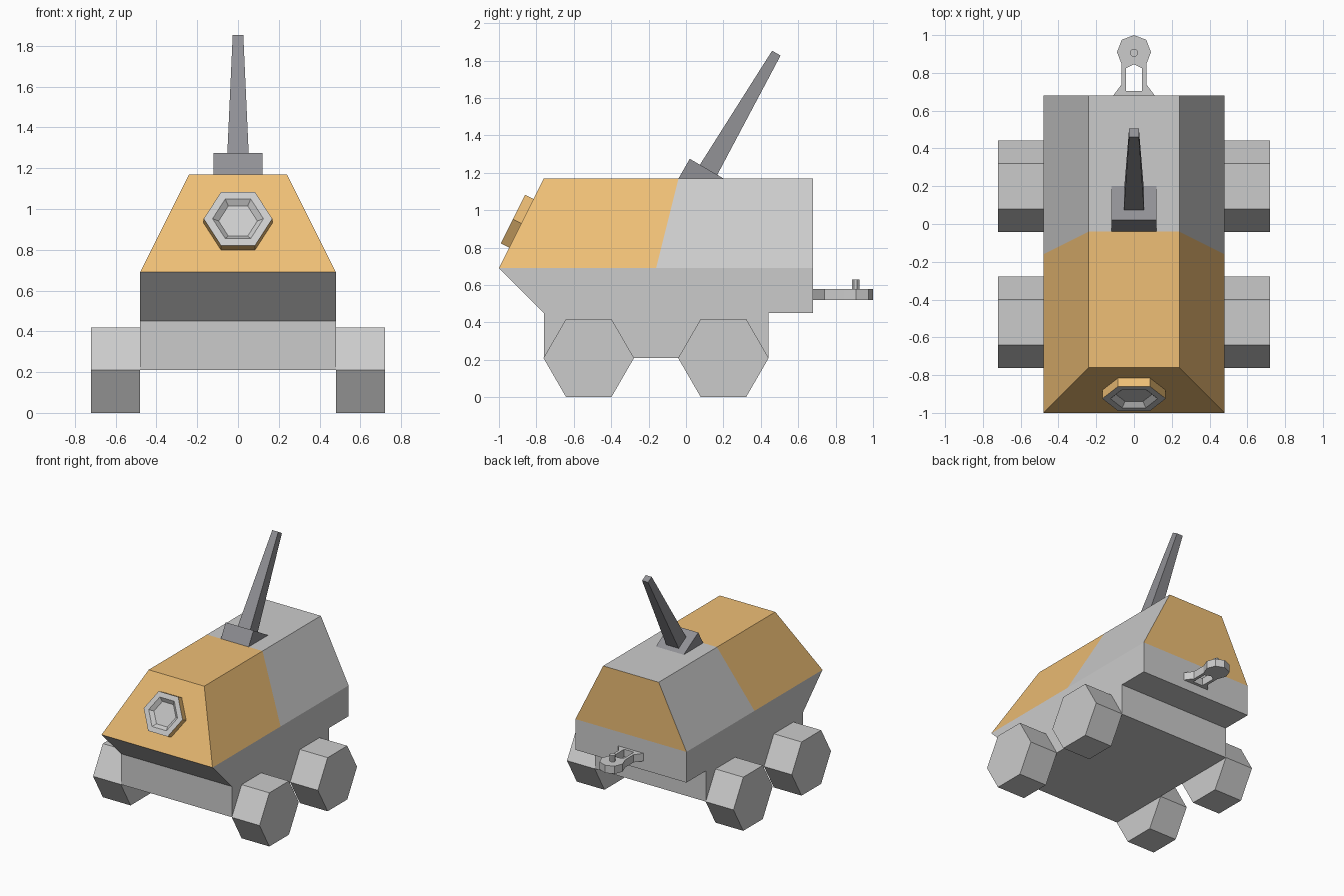
import bpy, bmesh
from math import cos, sin, tau
from mathutils import Vector as V

if "Cube" in bpy.data.objects:
    bpy.data.objects.remove(bpy.data.objects["Cube"])


def material(name, rgb):
    m = bpy.data.materials.new(name)
    m.diffuse_color = (*rgb, 1)
    m.use_nodes = True
    m.node_tree.nodes["Principled BSDF"].inputs["Base Color"].default_value = m.diffuse_color
    return m


ORANGE = material("orange_paint", (0.86, 0.52, 0.18))
GREY = material("light_grey", (0.8, 0.8, 0.8))
DARK = material("dark_metal", (0.28, 0.28, 0.3))


def loft(rings):
    """Closed solid from a stack of equal-length rings."""
    bm = bmesh.new()
    loops = [[bm.verts.new(p) for p in r] for r in rings]
    for a, b in zip(loops, loops[1:]):
        for i in range(len(a)):
            j = (i + 1) % len(a)
            bm.faces.new((a[i], a[j], b[j], b[i]))
    bm.faces.new(loops[0])
    bm.faces.new(loops[-1])
    bmesh.ops.recalc_face_normals(bm, faces=bm.faces)
    return bm


def finish(bm, name, mats=()):
    me = bpy.data.meshes.new(name)
    bm.to_mesh(me)
    bm.free()
    for m in mats:
        me.materials.append(m)
    ob = bpy.data.objects.new(name, me)
    bpy.context.collection.objects.link(ob)
    return ob


def poly(n, r, c, u, v, phase=0.0):
    return [V(c) + r * (cos(phase + tau * i / n) * V(u) + sin(phase + tau * i / n) * V(v))
            for i in range(n)]


def rect(x, y0, y1, z):
    return [(-x, y0, z), (x, y0, z), (x, y1, z), (-x, y1, z)]


X, Y, Z = V((1, 0, 0)), V((0, 1, 0)), V((0, 0, 1))

# Hull, with the upper part cut along a slanted paint line
bm = loft([rect(0.48, -0.76, 0.68, 0.45), rect(0.48, -1, 0.68, 0.69), rect(0.24, -0.76, 0.68, 1.17)])
cut_co, cut_no = V((0, -0.16, 0.69)), V((0, 0.48, -0.12)).normalized()
upper = [f for f in bm.faces if f.calc_center_median().z > 0.7]
geom = set(upper)
for f in upper:
    geom.update(f.edges)
    geom.update(f.verts)
bmesh.ops.bisect_plane(bm, geom=list(geom), plane_co=cut_co, plane_no=cut_no)
bm.normal_update()
for f in bm.faces:
    c = f.calc_center_median()
    painted = (c - cut_co).dot(cut_no) < 0 or f.normal.y > 0.9
    f.material_index = 1 if c.z > 0.7 and painted else 0
finish(bm, "hull", (GREY, ORANGE))

# Chassis block
finish(loft([rect(0.48, -0.76, 0.44, 0.21), rect(0.48, -0.76, 0.44, 0.45)]), "chassis")

# Hexagonal wheels
for side, label in ((-1, "left"), (1, "right")):
    for y, place in ((-0.52, "front"), (0.20, "rear")):
        finish(loft([poly(6, 0.242, (side * x, y, 0.21), Y, Z) for x in (0.48, 0.72)]),
               f"wheel_{place}_{label}")

# Headlamp: hexagonal ring with a shallow recess on the sloped nose
slope = V((0, 0.24, 0.48)).normalized()
out = V((0, -0.48, 0.24)).normalized()
base = V((0, -0.88, 0.93))
bm = loft([poly(6, r, base + out * d, X, slope)
           for r, d in ((0.168, 0), (0.168, 0.05), (0.125, 0.05), (0.095, 0.025))])
for f in bm.faces:
    away = f.calc_center_median() - base
    if abs(f.normal.dot(out)) < 0.1 and away.dot(f.normal) > 0.1:
        f.material_index = 1
finish(bm, "headlamp", (GREY, ORANGE))

# Gun mount wedge
wedge = ((-0.04, 1.17), (0.02, 1.275), (0.20, 1.17))
finish(loft([[(x, y, z) for y, z in wedge] for x in (-0.12, 0.12)]), "gun_mount", (DARK,))

# Tapered square gun barrel, perpendicular to the wedge face
across = V((0, 0.866, -0.5))
finish(loft([poly(4, h * 2 ** 0.5, c, X, across, tau / 8)
             for h, c in ((0.054, (0, 0.117, 1.21)), (0.026, (0, 0.483, 1.84)))]),
       "gun_barrel", (DARK,))

# Tow hitch: half outline with slot, mirrored
half = ((0, 0.68), (0.11, 0.68), (0.065, 0.74), (0.065, 0.845), (0.09, 0.91), (0.065, 0.975),
        (0, 1.0), (0, 0.845), (0.042, 0.825), (0.042, 0.703), (0, 0.703))
bm = loft([[(x, y, z) for x, y in half] for z in (0.52, 0.58)])
seam = [f for f in bm.faces if all(abs(v.co.x) < 1e-5 for v in f.verts)]
bmesh.ops.delete(bm, geom=seam, context='FACES')
hitch = finish(bm, "tow_hitch")
hitch.modifiers.new("mirror", 'MIRROR')

# Hitch pin
finish(loft([poly(8, 0.022, (0, 0.907, z), X, Y, tau / 16) for z in (0.57, 0.63)]), "hitch_pin")
